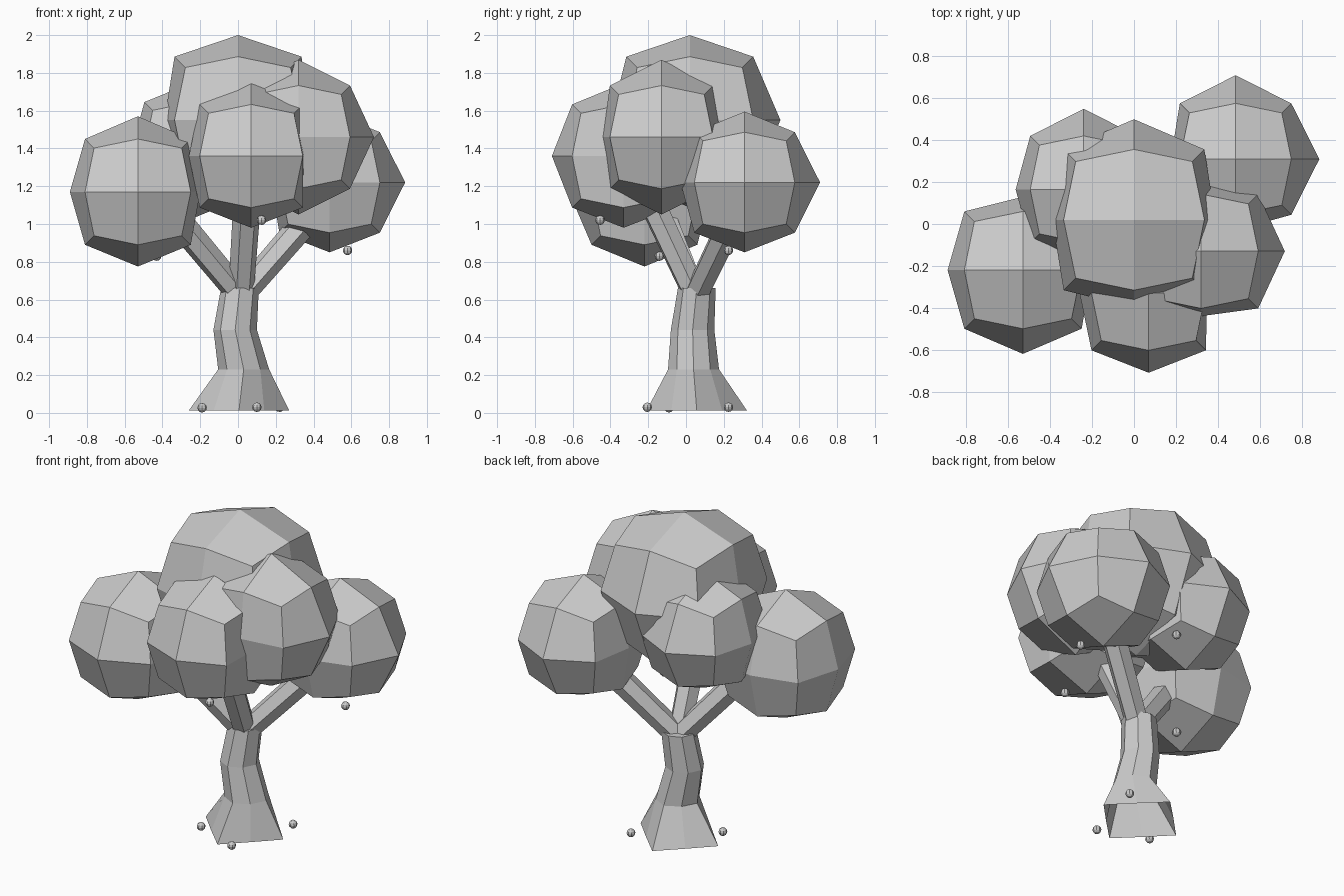
import bpy, bmesh, math
from mathutils import Vector

cube = bpy.data.objects.get("Cube")
if cube:
    bpy.data.objects.remove(cube, do_unlink=True)

gray = bpy.data.materials.new("plain_gray")
gray.use_nodes = True
gray.diffuse_color = (0.6, 0.6, 0.6, 1)
shader = gray.node_tree.nodes["Principled BSDF"]
shader.inputs["Base Color"].default_value = gray.diffuse_color
shader.inputs["Roughness"].default_value = 0.9


def finish(name, bm):
    bmesh.ops.recalc_face_normals(bm, faces=bm.faces)
    mesh = bpy.data.meshes.new(name)
    bm.to_mesh(mesh)
    bm.free()
    mesh.materials.append(gray)
    obj = bpy.data.objects.new(name, mesh)
    bpy.context.collection.objects.link(obj)
    return obj


def leaf_clump(name, center, size, low, high):
    """Once-divided cube rounded into a ball, with its own reach along each axis."""
    bm = bmesh.new()
    bmesh.ops.create_cube(bm, size=2)
    bmesh.ops.subdivide_edges(bm, edges=bm.edges[:], cuts=1, use_grid_fill=True)
    for v in bm.verts:
        signs = [round(c) for c in v.co]
        used = sum(abs(s) for s in signs)
        for i, s in enumerate(signs):
            if used == 1:
                reach = high[i] if s > 0 else low[i]
            else:
                reach = size * (0.7 if used == 2 else 0.58)
            v.co[i] = center[i] + s * reach
    finish(name, bm)


def skin(name, rings, cap_start, cap_end):
    """Join rings of points with quads."""
    bm = bmesh.new()
    loops = [[bm.verts.new(p) for p in ring] for ring in rings]
    n = len(loops[0])
    for a, b in zip(loops, loops[1:]):
        for i in range(n):
            j = (i + 1) % n
            bm.faces.new((a[i], a[j], b[j], b[i]))
    if cap_start:
        bm.faces.new(loops[0])
    if cap_end:
        bm.faces.new(loops[-1])
    return finish(name, bm)


# Crown: center, nominal radius, reach toward -axes, reach toward +axes
leaf_clump("leaves_top", (0, 0.02, 1.55), 0.48, (0.39, 0.42, 0.45), (0.39, 0.48, 0.45))
leaf_clump("leaves_right", (-0.53, -0.22, 1.17), 0.40, (0.36, 0.40, 0.395), (0.33, 0.35, 0.40))
leaf_clump("leaves_back_left", (0.485, 0.31, 1.22), 0.38, (0.31, 0.34, 0.37), (0.40, 0.40, 0.375))
leaf_clump("leaves_front", (0.07, -0.33, 1.36), 0.39, (0.33, 0.38, 0.38), (0.28, 0.34, 0.385))
leaf_clump("leaves_left", (0.32, -0.13, 1.46), 0.39, (0.36, 0.31, 0.41), (0.40, 0.33, 0.41))
leaf_clump("leaves_back_right", (-0.24, 0.165, 1.39), 0.365, (0.325, 0.36, 0.36), (0.33, 0.385, 0.36))

# Trunk: eight sides, bent, flaring into a diamond-shaped open foot
trunk_rings = []
for x, y, z, corner, side in [(0.005, 0.057, 0.012, 0.266, 0.19), (0.03, 0.04, 0.23, 0.135, 0.125),
                              (-0.015, 0.035, 0.44, 0.115, 0.11), (0.01, 0.057, 0.66, 0.1, 0.1)]:
    ring = []
    for i in range(8):
        a = i * math.tau / 8
        r = side if i % 2 else corner
        ring.append((x + r * math.cos(a), y + r * math.sin(a), z))
    trunk_rings.append(ring)
skin("trunk", trunk_rings, False, True)

# Branches rising from the trunk top into the crown
fork = Vector((0.015, 0.05, 0.62))
for name, tip in [("branch_right", (-0.42, -0.16, 1.14)), ("branch_left", (0.45, 0.29, 1.12)),
                  ("branch_front", (0.055, -0.23, 1.22))]:
    end = Vector(tip)
    turn = (end - fork).to_track_quat("Z", "Y")
    rings = []
    for p, r in [(fork, 0.068), (end, 0.075)]:
        rings.append([p + turn @ Vector((r * math.cos(i * math.tau / 6), r * math.sin(i * math.tau / 6), 0))
                      for i in range(6)])
    skin(name, rings, True, True)

# Small round fruits, hanging and fallen
fruits = [(-0.19, -0.09, 0.027), (0.10, -0.205, 0.03), (0.22, 0.225, 0.03), (0.58, 0.225, 0.86),
          (-0.43, -0.14, 0.83), (0.125, -0.455, 1.02), (-0.06, 0.3, 1.13)]
for n, place in enumerate(fruits, 1):
    bm = bmesh.new()
    bmesh.ops.create_uvsphere(bm, u_segments=8, v_segments=6, radius=0.025)
    bmesh.ops.translate(bm, verts=bm.verts, vec=place)
    finish(f"fruit_{n}", bm)
